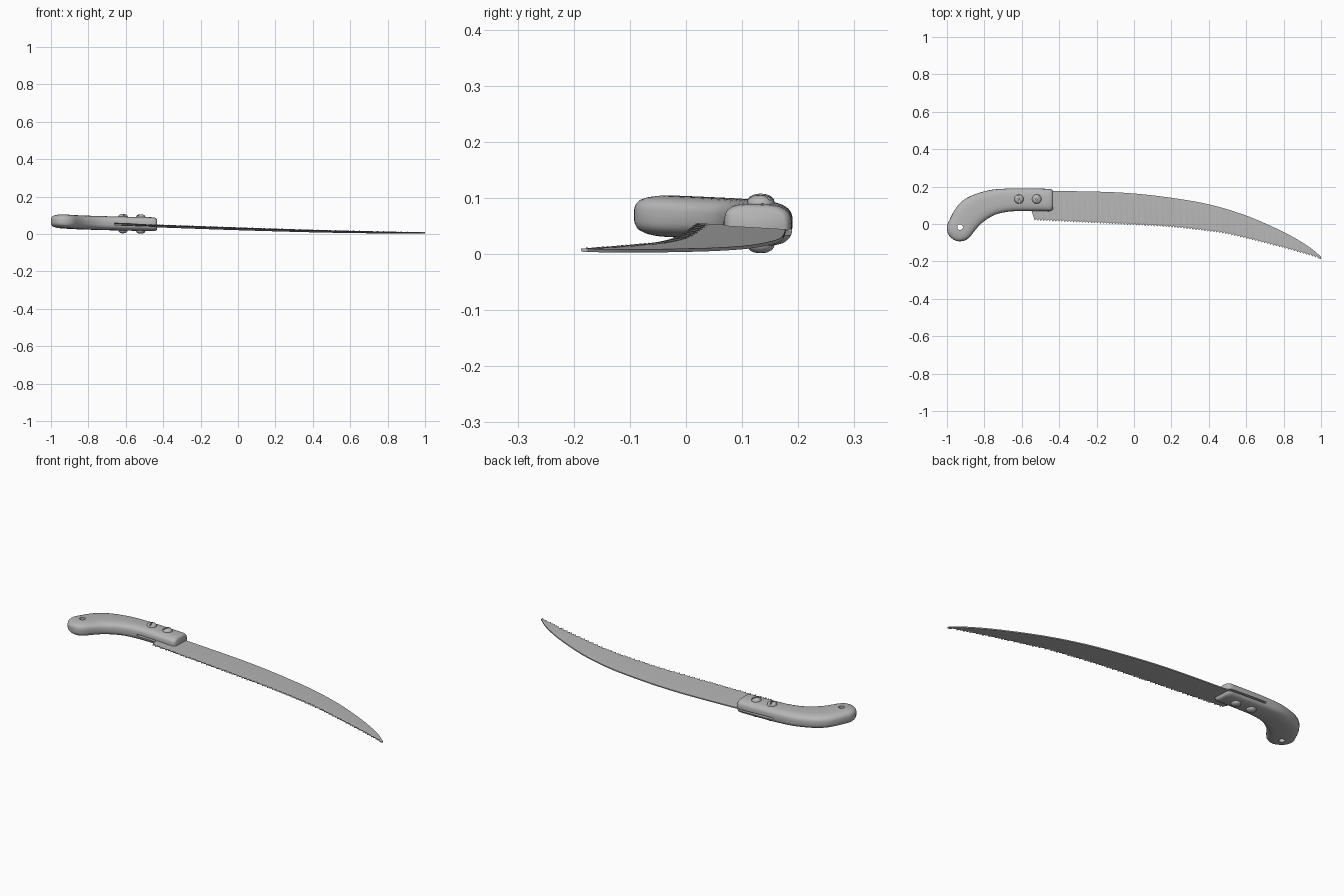
import bpy, bmesh, math
from mathutils import Vector

if "Cube" in bpy.data.objects:
    bpy.data.objects.remove(bpy.data.objects["Cube"])

grey = bpy.data.materials.new("plain grey")
grey.diffuse_color = (0.47, 0.47, 0.47, 1)
grey.use_nodes = True
grey.node_tree.nodes["Principled BSDF"].inputs["Base Color"].default_value = grey.diffuse_color


def blade_z(x, y):
    return 0.033 - 0.037 * x - 0.06 * y


def handle_z(x, y):
    return 0.046 - 0.022 * x - 0.03 * y


def make(name, bm, smooth=None):
    bmesh.ops.recalc_face_normals(bm, faces=bm.faces)
    me = bpy.data.meshes.new(name)
    bm.to_mesh(me)
    bm.free()
    me.materials.append(grey)
    ob = bpy.data.objects.new(name, me)
    bpy.context.collection.objects.link(ob)
    if smooth:
        shade(ob, smooth)
    return ob


def shade(ob, angle):
    bpy.ops.object.select_all(action='DESELECT')
    bpy.context.view_layer.objects.active = ob
    ob.select_set(True)
    bpy.ops.object.shade_smooth_by_angle(angle=math.radians(angle))


def loft(name, rings):
    """Skin closed rings and cap both ends."""
    bm = bmesh.new()
    vr = [[bm.verts.new(p) for p in r] for r in rings]
    n = len(vr[0])
    for a, b in zip(vr, vr[1:]):
        for i in range(n):
            bm.faces.new((a[i], a[(i + 1) % n], b[(i + 1) % n], b[i]))
    bm.faces.new(vr[0])
    bm.faces.new(vr[-1])
    return make(name, bm)


def cut(ob, cutter):
    cutter.hide_render = True
    m = ob.modifiers.new("cut", 'BOOLEAN')
    m.operation, m.solver, m.object = 'DIFFERENCE', 'EXACT', cutter
    bpy.ops.object.select_all(action='DESELECT')
    bpy.context.view_layer.objects.active = ob
    ob.select_set(True)
    bpy.ops.object.modifier_apply(modifier=m.name)
    bpy.data.objects.remove(cutter)


def catmull(pts, steps):
    out = []
    for i in range(len(pts) - 1):
        p0, p1 = pts[max(i - 1, 0)], pts[i]
        p2, p3 = pts[i + 1], pts[min(i + 2, len(pts) - 1)]
        for s in range(steps):
            t = s / steps
            out.append(tuple(0.5 * (2 * b + (c - a) * t + (2 * a - 5 * b + 4 * c - d) * t * t
                                    + (3 * b - a - 3 * c + d) * t ** 3)
                             for a, b, c, d in zip(p0, p1, p2, p3)))
    return out + [tuple(pts[-1])]


def curve_y(pts):
    """Smooth y(x) lookup through a few points."""
    fine = catmull(pts, 10)

    def f(x):
        for (x0, y0), (x1, y1) in zip(fine, fine[1:]):
            if x <= x1:
                return y0 + (y1 - y0) * (x - x0) / (x1 - x0)
        return fine[-1][1]
    return f


# Handle: curved sweep with (x, y, half width, half thickness) stations
T = 0.037
cx, cy, r = -0.93, -0.022, 0.071
stations = []
for deg in (8, 20, 33, 47, 62, 77):
    t = math.radians(deg)
    stations.append((cx - 0.6 * r * math.cos(t), cy - 0.8 * r * math.cos(t),
                     r * math.sin(t), T * math.sin(t) ** 0.6))
stations += catmull([(cx, cy, r, T), (-0.87, 0.06, 0.079, T), (-0.775, 0.11, 0.069, T),
                     (-0.68, 0.127, 0.062, T), (-0.57, 0.13, 0.06, T),
                     (-0.455, 0.128, 0.06, T)], 8)
stations += [(-0.444, 0.128, 0.058, 0.0355), (-0.437, 0.128, 0.054, 0.032),
             (-0.433, 0.128, 0.049, 0.027)]
rings = []
for i, (x, y, w, th) in enumerate(stations):
    a, b = stations[max(i - 1, 0)], stations[min(i + 1, len(stations) - 1)]
    d = Vector((b[0] - a[0], b[1] - a[1])).normalized()
    ring = []
    for k in range(40):
        c, s = math.cos(k * math.tau / 40), math.sin(k * math.tau / 40)
        u = w * math.copysign(abs(c) ** 0.65, c)
        v = th * math.copysign(abs(s) ** 0.65, s)
        px, py = x - d.y * u, y + d.x * u
        ring.append((px, py, handle_z(px, py) + v))
    rings.append(ring)
handle = loft("handle", rings)

# Hanging hole through the butt
bpy.ops.mesh.primitive_cylinder_add(vertices=32, radius=0.015, depth=0.3, location=(-0.93, -0.017, 0.07))
cut(handle, bpy.context.object)

# Slot for the blade, sheared into the blade plane
bpy.ops.mesh.primitive_cube_add(size=1)
slot = bpy.context.object
for v in slot.data.vertices:
    x, y = (-0.66 if v.co.x < 0 else -0.38), (0.0 if v.co.y < 0 else 0.25)
    v.co = (x, y, blade_z(x, y) + math.copysign(0.005, v.co.z))
cut(handle, slot)
shade(handle, 40)

# Blade: vertical columns between the spine and a toothed lower edge
spine = curve_y([(-0.53, 0.178), (-0.2, 0.173), (0, 0.163), (0.2, 0.14), (0.4, 0.105),
                 (0.6, 0.045), (0.8, -0.043), (0.93, -0.118), (1.0, -0.175)])
edge = curve_y([(-0.53, 0.018), (-0.2, 0.003), (0, -0.007), (0.2, -0.019), (0.4, -0.041),
                (0.5, -0.056), (0.6, -0.079), (0.8, -0.13), (1.0, -0.187)])
columns = [(-0.655, 0.16, 0.1, 0), (-0.55, 0.17, 0.078, 0)]
teeth = 95
for i in range(2 * teeth + 1):
    x = -0.53 + 1.515 * i / (2 * teeth)
    tip = i % 2 == 0
    lean = 0.0015 * (1 if i % 4 == 0 else -1) if tip else 0
    columns.append((x, spine(x), edge(x) + (0 if tip else 0.010), lean))
columns.append((1.0, -0.175, -0.187, 0))
bm = bmesh.new()
rows = []
H = 0.003
for x, top, low, lean in columns:
    inner = low + 0.25 * (top - low) if top - low < 0.06 else low + 0.015
    rows.append([bm.verts.new((x, y, blade_z(x, y) + o + l))
                 for y, o, l in ((top, H, 0), (inner, H, 0), (low, H * 0.7, lean),
                                 (low, -H * 0.7, lean), (inner, -H, 0), (top, -H, 0))])
for a, b in zip(rows, rows[1:]):
    for k in range(6):
        bm.faces.new((a[k], a[(k + 1) % 6], b[(k + 1) % 6], b[k]))
bm.faces.new(rows[0])
bm.faces.new(rows[-1])
make("blade", bm, 25)

# Two domed bolts through the handle, slotted on the upper side
dome = [(0.004, 0.052), (0.012, 0.0505), (0.019, 0.047), (0.0235, 0.042), (0.025, 0.036)]
profile = [(q, -z) for q, z in dome] + dome[::-1]
for name, bx, turn in (("rear_bolt", -0.615, 100), ("front_bolt", -0.52, 50)):
    by = 0.133
    bz = handle_z(bx, by)
    bolt = loft(name, [[(bx + q * math.cos(k * math.tau / 32), by + q * math.sin(k * math.tau / 32), bz + z)
                        for k in range(32)] for q, z in profile])
    bpy.ops.mesh.primitive_cube_add(size=1, location=(bx, by, bz + 0.054),
                                    rotation=(0, 0, math.radians(turn)))
    groove = bpy.context.object
    groove.scale = (0.08, 0.007, 0.022)
    bpy.context.view_layer.update()
    cut(bolt, groove)
    shade(bolt, 35)
